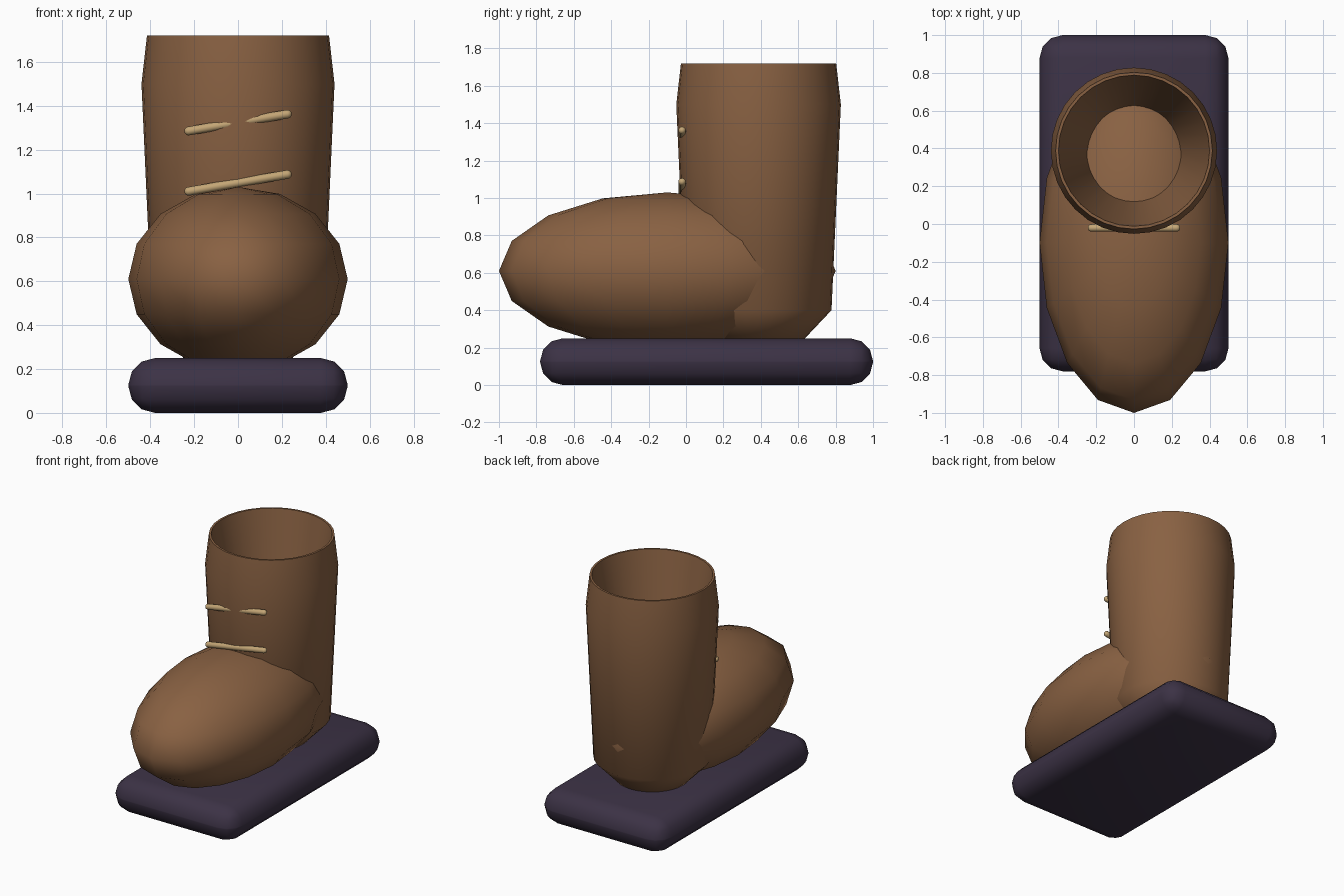
import bpy, bmesh, math
from mathutils import Matrix, Vector

if "Cube" in bpy.data.objects:
    bpy.data.objects.remove(bpy.data.objects["Cube"])


def material(name, rgb):
    m = bpy.data.materials.new(name)
    m.diffuse_color = (*rgb, 1)
    m.use_nodes = True
    m.node_tree.nodes["Principled BSDF"].inputs["Base Color"].default_value = m.diffuse_color
    return m


LEATHER = material("brown leather", (0.25, 0.12, 0.055))
RUBBER = material("dark purple rubber", (0.045, 0.032, 0.06))
CORD = material("tan cord", (0.55, 0.38, 0.18))


def finish(name, bm, mat, angle):
    bmesh.ops.recalc_face_normals(bm, faces=bm.faces)
    mesh = bpy.data.meshes.new(name)
    bm.to_mesh(mesh)
    bm.free()
    mesh.materials.append(mat)
    ob = bpy.data.objects.new(name, mesh)
    bpy.context.collection.objects.link(ob)
    bpy.ops.object.select_all(action='DESELECT')
    ob.select_set(True)
    bpy.context.view_layer.objects.active = ob
    bpy.ops.object.shade_smooth_by_angle(angle=math.radians(angle))
    return ob


def lathe(profile, steps):
    """Spin (radius, height) points around z; the ends are closed on the axis."""
    bm = bmesh.new()
    verts = [bm.verts.new((r, 0, z)) for r, z in profile]
    edges = [bm.edges.new(p) for p in zip(verts, verts[1:])]
    bmesh.ops.spin(bm, geom=verts + edges, axis=(0, 0, 1), cent=(0, 0, 0),
                   angle=math.tau, steps=steps)
    bmesh.ops.remove_doubles(bm, verts=bm.verts, dist=1e-4)
    return bm


# Sole: rounded slab
bm = bmesh.new()
bmesh.ops.create_cube(bm, size=1)
bmesh.ops.scale(bm, vec=(1.0, 1.78, 0.25), verts=bm.verts)
bmesh.ops.translate(bm, vec=(0, 0.11, 0.125), verts=bm.verts)
bmesh.ops.bevel(bm, geom=bm.edges[:], offset=0.122, segments=3,
                profile=0.5, affect='EDGES')
finish("sole", bm, RUBBER, 35)

# Foot: stretched sphere
bm = bmesh.new()
bmesh.ops.create_uvsphere(bm, u_segments=16, v_segments=8, radius=1)
bmesh.ops.scale(bm, vec=(0.5, 0.9, 0.42), verts=bm.verts)
bmesh.ops.translate(bm, vec=(0, -0.1, 0.61), verts=bm.verts)
finish("foot", bm, LEATHER, 60)

# Shaft: outer wall, thin rim and tapering opening
bm = lathe([(0, 0.22), (0.22, 0.22), (0.39, 0.40), (0.44, 1.5), (0.415, 1.72),
            (0.4, 1.72), (0.25, 0.9), (0.2, 0.62), (0, 0.62)], 32)
bmesh.ops.translate(bm, vec=(0, 0.388, 0), verts=bm.verts)
finish("shaft", bm, LEATHER, 50)

# Laces: two slanted cords with round ends
start, end, radius = Vector((-0.225, -0.021, 1.01)), Vector((0.225, -0.021, 1.087)), 0.02
half = (end - start).length / 2
cap = [(radius * math.cos(a), half + radius * math.sin(a))
       for a in (math.pi / 2 * i / 4 for i in range(5))]
capsule = [(r, -z) for r, z in reversed(cap)] + cap
turn = (end - start).to_track_quat('Z', 'Y').to_matrix().to_4x4()
for name, lift in (("lower_lace", 0), ("upper_lace", 0.275)):
    bm = lathe(capsule, 12)
    place = Matrix.Translation((start + end) / 2 + Vector((0, 0, lift))) @ turn
    bmesh.ops.transform(bm, matrix=place, verts=bm.verts)
    finish(name, bm, CORD, 60)
